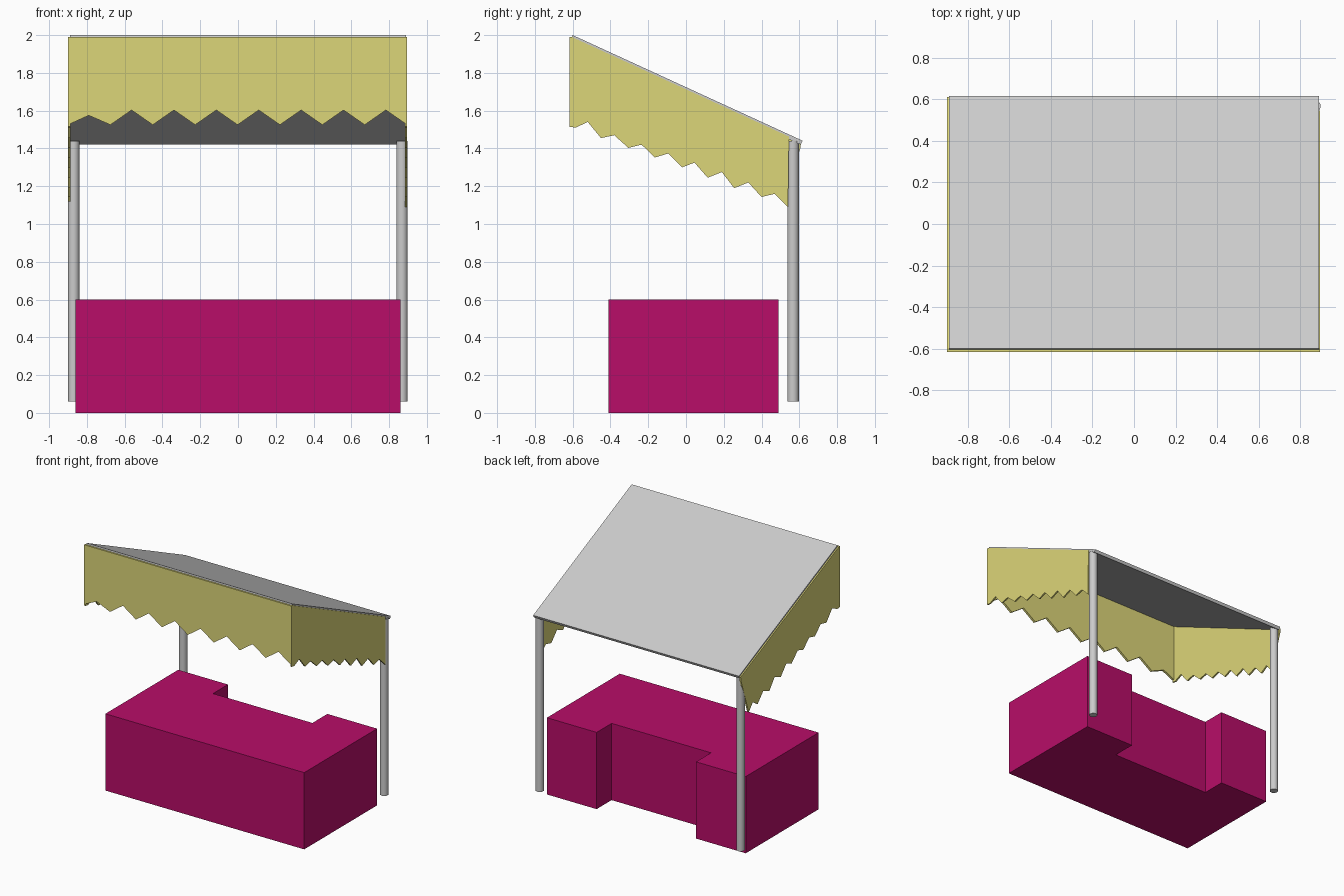
import bpy, bmesh
from mathutils import Vector

if "Cube" in bpy.data.objects:
    bpy.data.objects.remove(bpy.data.objects["Cube"])


def material(name, rgb):
    m = bpy.data.materials.new(name)
    m.diffuse_color = (*rgb, 1)
    m.use_nodes = True
    m.node_tree.nodes["Principled BSDF"].inputs["Base Color"].default_value = m.diffuse_color
    return m


yellow = material("yellow_cloth", (0.72, 0.67, 0.19))
magenta = material("magenta_counter", (0.48, 0.004, 0.14))


def prism(name, outline, place, start, end, mat=None):
    """Extrude a 2D outline from start to end; place(a, b, d) gives the 3D point."""
    bm = bmesh.new()
    face = bm.faces.new([bm.verts.new(place(a, b, start)) for a, b in outline])
    shift = Vector(place(0, 0, end)) - Vector(place(0, 0, start))
    new = bmesh.ops.extrude_face_region(bm, geom=[face])["geom"]
    bmesh.ops.translate(bm, vec=shift, verts=[v for v in new if isinstance(v, bmesh.types.BMVert)])
    bmesh.ops.recalc_face_normals(bm, faces=bm.faces)
    mesh = bpy.data.meshes.new(name)
    bm.to_mesh(mesh)
    bm.free()
    obj = bpy.data.objects.new(name, mesh)
    bpy.context.collection.objects.link(obj)
    if mat:
        mesh.materials.append(mat)
    return obj


along_x = lambda a, b, d: (d, a, b)
along_y = lambda a, b, d: (a, d, b)
along_z = lambda a, b, d: (a, b, d)

# Counter with a recess in the back for the seller
half = [(0.86, -0.41), (0.86, 0.49), (0.43, 0.49), (0.43, 0.305)]
prism("counter", half + [(-x, y) for x, y in reversed(half)], along_z, 0, 0.6, magenta)

# Sloping roof sheet
prism("roof", [(-0.6, 2.0), (0.617, 1.441), (0.607, 1.42), (-0.606, 1.983)],
      along_x, -0.89, 0.89)

# Front valance with a zigzag hem
hem = [(-0.9 + 0.1122 * i, 1.603 if i % 2 else 1.525) for i in range(17)]
hem[1] = (-0.79, 1.575)
prism("front_valance", [(-0.9, 1.99)] + hem + [(0.895, 1.99)],
      along_y, -0.617, -0.599, yellow)

# Side valances with zigzag hems following the roof slope
side_hem = [(-0.617, 1.515), (-0.585, 1.51), (-0.52, 1.54), (-0.45, 1.455), (-0.38, 1.47),
            (-0.305, 1.403), (-0.235, 1.42), (-0.165, 1.352), (-0.095, 1.373), (-0.02, 1.3),
            (0.045, 1.325), (0.115, 1.245), (0.19, 1.275), (0.255, 1.19), (0.33, 1.22),
            (0.40, 1.143)]
front_top = [(-0.617, 1.99), (-0.6, 1.988)]
prism("right_valance", side_hem + [(0.47, 1.16), (0.54, 1.09), (0.545, 1.463)] + front_top[::-1],
      along_x, 0.884, 0.896, yellow)
prism("left_valance", side_hem + [(0.46, 1.18), (0.51, 1.12), (0.605, 1.40), (0.61, 1.434)] + front_top[::-1],
      along_x, -0.9, -0.887, yellow)

# Back posts
for side, x in (("left", -0.87), ("right", 0.868)):
    bpy.ops.mesh.primitive_cylinder_add(vertices=24, radius=0.03, depth=1.38,
                                        location=(x, 0.567, 0.75))
    bpy.context.object.name = side + "_post"
    bpy.ops.object.shade_smooth_by_angle()
